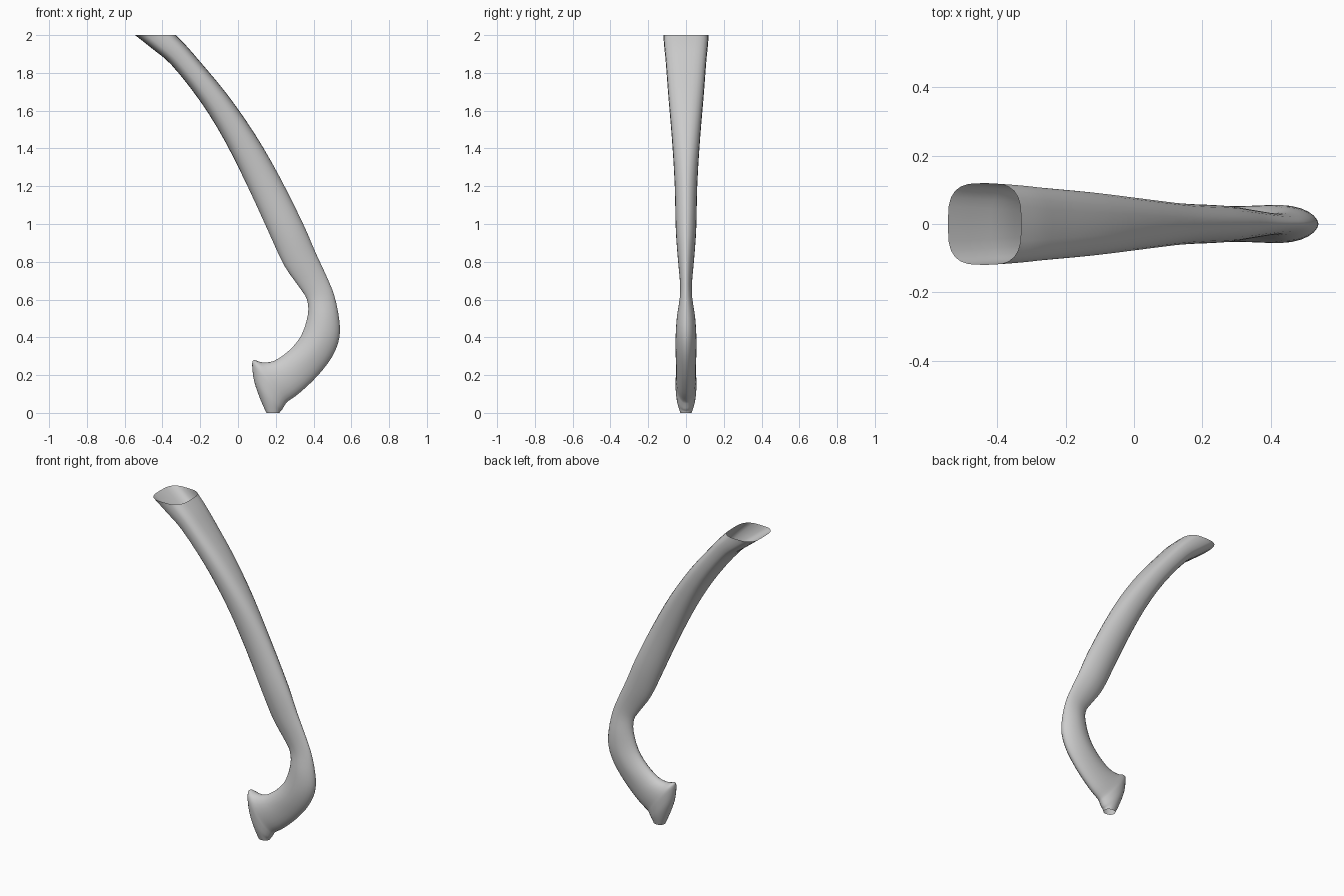
import bpy
import bmesh
from math import cos, sin, pi
from mathutils import Vector

default_cube = bpy.data.objects.get("Cube")
if default_cube:
    bpy.data.objects.remove(default_cube, do_unlink=True)

SIDES = 24
STEPS = 3

# Sections down the tube: inner x, inner z, outer x, outer z, half width, squareness
SECTIONS = [
    (-.545, 2, -.33, 2, .12, 3.2),
    (-.45, 1.925, -.275, 1.945, .115, 3),
    (-.35, 1.84, -.21, 1.87, .107, 2.8),
    (-.2, 1.65, -.06, 1.69, .093, 2.5),
    (-.07, 1.44, .09, 1.475, .075, 2.3),
    (.06, 1.18, .22, 1.25, .06, 2),
    (.17, .94, .345, 1, .054, 1.9),
    (.245, .78, .41, .85, .043, 1.8),
    (.325, .665, .47, .72, .032, 1.8),
    (.365, .6, .51, .62, .033, 1.8),
    (.37, .52, .535, .5, .048, 1.8),
    (.335, .41, .537, .4, .055, 1.8),
    (.27, .33, .5, .3, .055, 1.8),
    (.19, .275, .42, .195, .052, 1.9),
    (.125, .268, .325, .105, .053, 2),
    (.085, .28, .265, .062, .055, 2),
    (.075, .255, .25, .045, .056, 2),
    (.085, .17, .235, .02, .052, 2),
    (.115, .08, .225, .01, .043, 2),
    (.15, 0, .22, 0, .03, 2.2),
]


def make_material(name, colour):
    material = bpy.data.materials.new(name)
    material.use_nodes = True
    material.diffuse_color = colour
    shader = material.node_tree.nodes["Principled BSDF"]
    shader.inputs["Base Color"].default_value = colour
    return material


def blend(before, start, end, after, t):
    """Catmull-Rom value between start and end."""
    slope = end - before
    bend = 2 * before - 5 * start + 4 * end - after
    twist = 3 * start - before - 3 * end + after
    return start + (slope * t + bend * t * t + twist * t ** 3) / 2


def smooth_sections(sections):
    """Add in-between sections along the tube."""
    last = len(sections) - 1
    result = []
    for i in range(last):
        around = [sections[max(0, min(last, i + k))] for k in (-1, 0, 1, 2)]
        for step in range(STEPS):
            result.append([blend(*values, step / STEPS) for values in zip(*around)])
    result.append(sections[last])
    return result


def signed_power(value, exponent):
    size = abs(value) ** exponent
    return size if value >= 0 else -size


def section_ring(bm, section):
    """Rounded-square ring spanning the inner and outer edges."""
    inner_x, inner_z, outer_x, outer_z, half_width, squareness = section
    inner = Vector((inner_x, 0, inner_z))
    outer = Vector((outer_x, 0, outer_z))
    centre = (inner + outer) / 2
    reach = (outer - inner) / 2
    across = Vector((0, half_width, 0))
    ring = []
    for i in range(SIDES):
        angle = 2 * pi * i / SIDES
        along = signed_power(cos(angle), 2 / squareness)
        side = signed_power(sin(angle), 2 / squareness)
        ring.append(bm.verts.new(centre + reach * along + across * side))
    return ring


# Hollow curved tube, open at both ends
bm = bmesh.new()
rings = [section_ring(bm, section) for section in smooth_sections(SECTIONS)]
for upper, lower in zip(rings, rings[1:]):
    for i in range(SIDES):
        j = (i + 1) % SIDES
        bm.faces.new((upper[i], lower[i], lower[j], upper[j]))
bmesh.ops.recalc_face_normals(bm, faces=bm.faces)

mesh = bpy.data.meshes.new("curved_tube")
bm.to_mesh(mesh)
bm.free()
mesh.materials.append(make_material("light grey", (.6, .6, .6, 1)))
tube = bpy.data.objects.new("curved_tube", mesh)
bpy.context.collection.objects.link(tube)

# Soft shading along the tube
bpy.context.view_layer.objects.active = tube
tube.select_set(True)
bpy.ops.object.shade_smooth_by_angle(angle=pi / 4)
